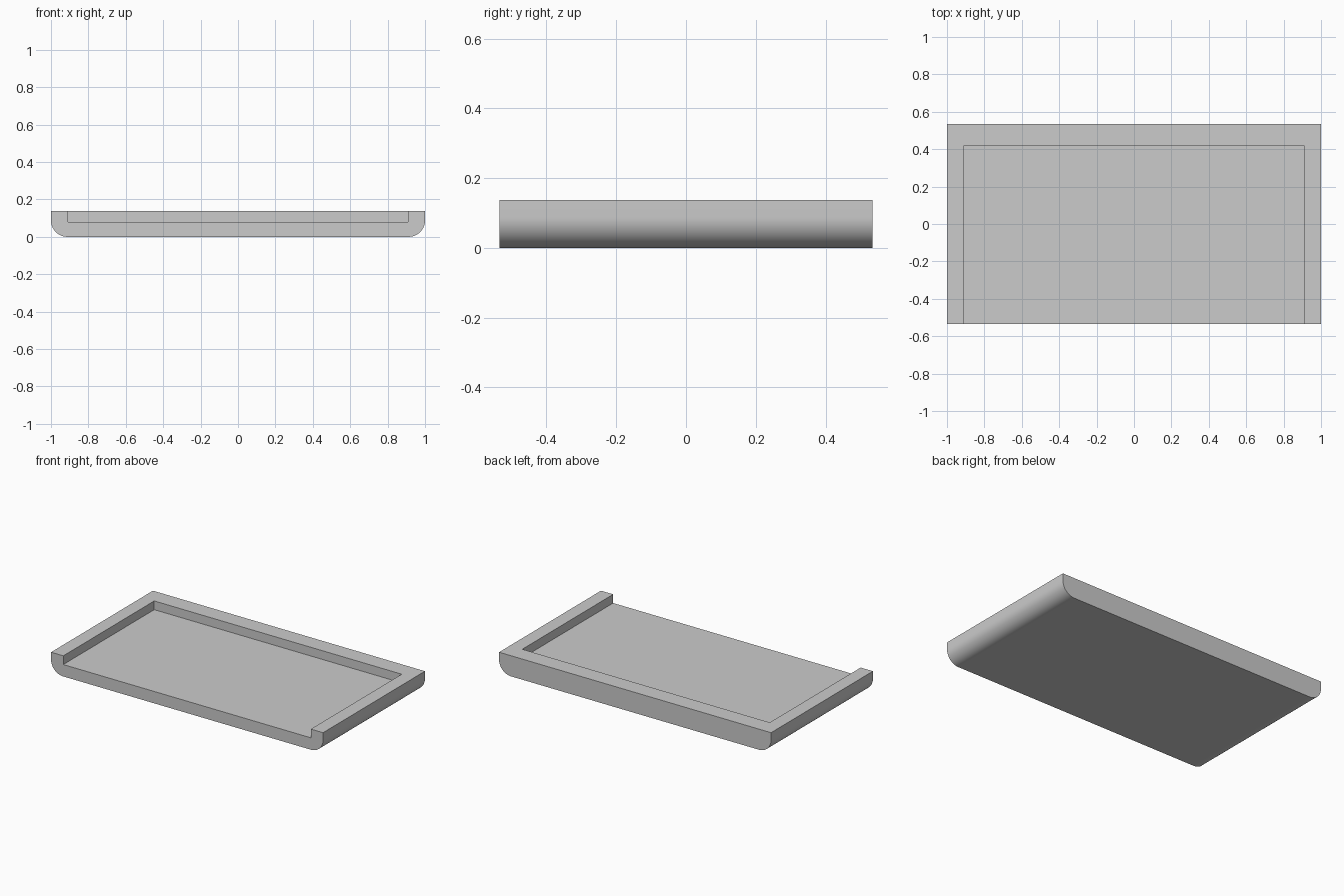
import bpy, bmesh, math

if "Cube" in bpy.data.objects:
    bpy.data.objects.remove(bpy.data.objects["Cube"])

W, D, H = 1.0, 0.535, 0.137      # half width, half depth, height
R = 0.088                        # rounding of the lower long corners
RX, RY, RZ = 0.91, 0.42, 0.079   # recess half width, back wall, floor height


def extrude_profile(name, pts, y0, y1):
    """Extrude a closed x-z outline along y."""
    bm = bmesh.new()
    face = bm.faces.new([bm.verts.new((x, y0, z)) for x, z in pts])
    ext = bmesh.ops.extrude_face_region(bm, geom=[face])
    moved = [v for v in ext["geom"] if isinstance(v, bmesh.types.BMVert)]
    bmesh.ops.translate(bm, verts=moved, vec=(0, y1 - y0, 0))
    bmesh.ops.recalc_face_normals(bm, faces=bm.faces)
    mesh = bpy.data.meshes.new(name)
    bm.to_mesh(mesh)
    bm.free()
    obj = bpy.data.objects.new(name, mesh)
    bpy.context.collection.objects.link(obj)
    return obj


# Tray body: slab with rounded lower corners on both ends
n = 16
right = [(W - R + R * math.sin(a), R - R * math.cos(a))
         for a in (math.pi / 2 * i / n for i in range(n + 1))] + [(W, H)]
outline = right + [(-x, z) for x, z in reversed(right)]
tray = extrude_profile("tray", outline, -D, D)

# Recess, open at the front and the top
cutter = extrude_profile("recess_cutter",
                         [(-RX, RZ), (RX, RZ), (RX, H + 0.1), (-RX, H + 0.1)],
                         -D - 0.1, RY)
cutter.hide_render = True
cutter.hide_set(True)

cut = tray.modifiers.new("recess", 'BOOLEAN')
cut.operation = 'DIFFERENCE'
cut.solver = 'EXACT'
cut.object = cutter

# Apply the cut, drop the helper and smooth the rounded corners
bpy.context.view_layer.objects.active = tray
tray.select_set(True)
bpy.ops.object.modifier_apply(modifier=cut.name)
bpy.data.objects.remove(cutter)
bpy.ops.object.shade_smooth_by_angle(angle=math.radians(30))
